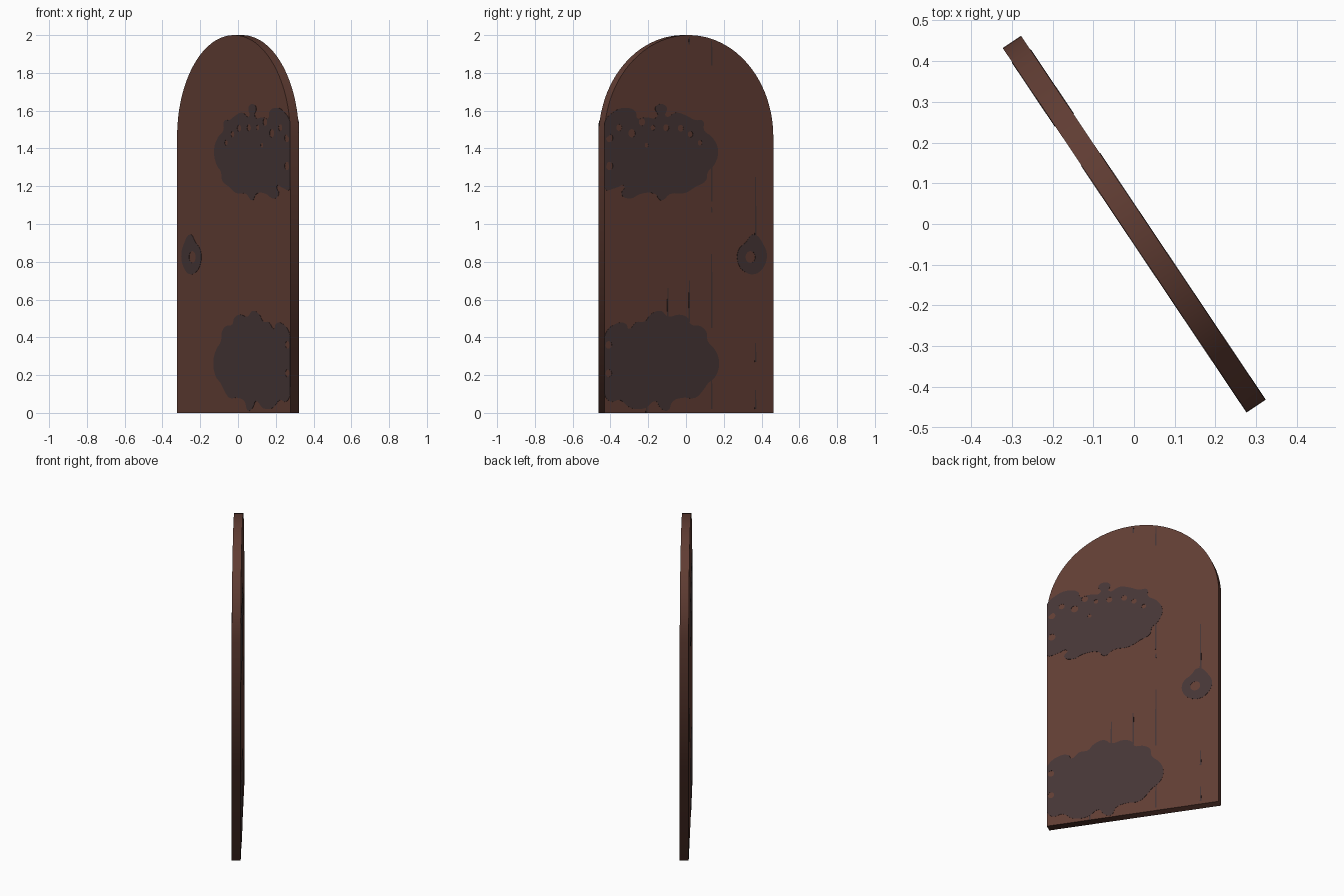
import bpy, bmesh, math
from mathutils import Matrix, Vector

if "Cube" in bpy.data.objects:
    bpy.data.objects.remove(bpy.data.objects["Cube"])

W, T, H = 1.077, 0.054, 2.0
R = W / 2
ANG = math.radians(-56.15)

# door frame: local x along width, local y up, local z out of the front face
ux = Vector((math.cos(ANG), math.sin(ANG), 0))
uy = Vector((0, 0, 1))
uz = ux.cross(uy)
FRAME = Matrix((ux, uy, uz)).transposed().to_4x4()


def material(name, rgb):
    m = bpy.data.materials.new(name)
    m.diffuse_color = (*rgb, 1)
    m.use_nodes = True
    m.node_tree.nodes["Principled BSDF"].inputs["Base Color"].default_value = m.diffuse_color
    return m


WOOD = material("brown_wood", (0.117, 0.046, 0.033))
IRON = material("dark_iron", (0.060, 0.036, 0.036))


def circle(cx, cy, r, n=10):
    return [(cx + r * math.cos(2 * math.pi * i / n),
             cy + r * math.sin(2 * math.pi * i / n)) for i in range(n)]


def plate(name, outlines, mat, z, half, smooth=True):
    """Flat plate from closed outlines (inner ones become holes)."""
    cu = bpy.data.curves.new(name + "_curve", 'CURVE')
    cu.dimensions = '2D'
    cu.fill_mode = 'BOTH'
    cu.extrude = half
    cu.resolution_u = 4 if smooth else 1
    for pts in outlines:
        sp = cu.splines.new('BEZIER' if smooth else 'POLY')
        if smooth:
            sp.bezier_points.add(len(pts) - 1)
            for b, p in zip(sp.bezier_points, pts):
                b.co = (p[0], p[1], 0)
                b.handle_left_type = b.handle_right_type = 'AUTO'
        else:
            sp.points.add(len(pts) - 1)
            for b, p in zip(sp.points, pts):
                b.co = (p[0], p[1], 0, 1)
        sp.use_cyclic_u = True
    tmp = bpy.data.objects.new(name + "_tmp", cu)
    bpy.context.collection.objects.link(tmp)
    bpy.context.view_layer.update()
    dg = bpy.context.evaluated_depsgraph_get()
    me = bpy.data.meshes.new_from_object(tmp.evaluated_get(dg))
    bpy.data.objects.remove(tmp)
    bm = bmesh.new()
    bm.from_mesh(me)
    bmesh.ops.remove_doubles(bm, verts=bm.verts, dist=1e-5)
    for v in bm.verts:
        v.co.x = max(-R, min(R, v.co.x))
        v.co.y = max(0, v.co.y)
        v.co.z += z
        v.co = FRAME @ v.co
    bmesh.ops.recalc_face_normals(bm, faces=bm.faces)
    bm.to_mesh(me)
    bm.free()
    me.materials.clear()
    me.materials.append(mat)
    ob = bpy.data.objects.new(name, me)
    bpy.context.collection.objects.link(ob)
    return ob


# arched door panel
arch = [(-R, 0), (R, 0)]
arch += [(R * math.cos(math.pi * i / 48), H - R + R * math.sin(math.pi * i / 48))
         for i in range(49)]
plate("door_panel", [arch], WOOD, 0, T / 2, smooth=False)

# ragged hinge ornaments
upper = [(.537, 1.54), (.49, 1.587), (.41, 1.615), (.34, 1.593), (.33, 1.56),
         (.28, 1.565), (.20, 1.571), (.215, 1.614), (.178, 1.635), (.14, 1.614),
         (.15, 1.571), (.08, 1.59), (.02, 1.575), (-.04, 1.55), (-.09, 1.545),
         (-.096, 1.497), (-.147, 1.46), (-.186, 1.39), (-.16, 1.312),
         (-.12, 1.275), (-.11, 1.233), (-.04, 1.196), (.025, 1.164),
         (.12, 1.159), (.178, 1.125), (.216, 1.159), (.31, 1.159), (.375, 1.135),
         (.43, 1.159), (.41, 1.20), (.47, 1.19), (.537, 1.185)]
upper_holes = [circle(*c) for c in (
    (.30, 1.54, .02), (.146, 1.51, .018), (.053, 1.507, .018), (-.009, 1.475, .016),
    (-.07, 1.43, .014), (.445, 1.51, .018), (.364, 1.48, .022), (.27, 1.417, .012),
    (.507, 1.455, .022), (.507, 1.307, .022), (.23, 1.51, .014))]

lower = [(.537, .41), (.47, .47), (.40, .47), (.385, .445), (.335, .48), (.28, .485),
         (.245, .52), (.178, .54), (.135, .51), (.06, .52), (.005, .50),
         (-.01, .47), (-.07, .46), (-.11, .43), (-.12, .38), (-.165, .335),
         (-.192, .27), (-.17, .195), (-.12, .155), (-.09, .12), (-.04, .08),
         (.04, .08), (.105, .06), (.135, .012), (.185, .03), (.21, .062),
         (.28, .025), (.375, .028), (.44, .068), (.50, .06), (.537, .095)]
lower_holes = [circle(.512, .36, .02), circle(.512, .21, .02)]

# teardrop handle plate with round opening
handle = [(-.41, .945), (-.365, .905), (-.315, .86), (-.315, .79), (-.36, .745),
          (-.42, .735), (-.47, .765), (-.497, .83), (-.475, .89)]
handle_hole = circle(-.392, .825, .031)

for side, s in (("front", 1), ("back", -1)):
    z = s * (T / 2 + 0.0005)
    plate(side + "_upper_hinge", [upper] + upper_holes, IRON, z, .001)
    plate(side + "_lower_hinge", [lower] + lower_holes, IRON, z, .001)
    plate(side + "_handle_plate", [handle, handle_hole], IRON, z, .001)

# thin dark plank seams on the back face: position, bottom, top
seams = [(-.145, .02, .20), (-.145, .45, .84), (-.145, 1.06, 1.09), (-.145, 1.12, 1.42),
         (-.145, 1.84, 1.97), (-.425, .02, .12), (-.425, .27, .37), (-.425, .93, 1.25),
         (-.003, .48, .70), (-.003, 1.95, 1.99), (.134, .48, .66), (.27, .0, .07)]
for i, (u, a, b) in enumerate(seams):
    w = .005
    plate("plank_seam_%d" % i, [[(u - w, a), (u + w, a), (u + w * .6, b), (u - w * .6, b)]],
          IRON, -(T / 2 + .0003), .0008, smooth=False)
